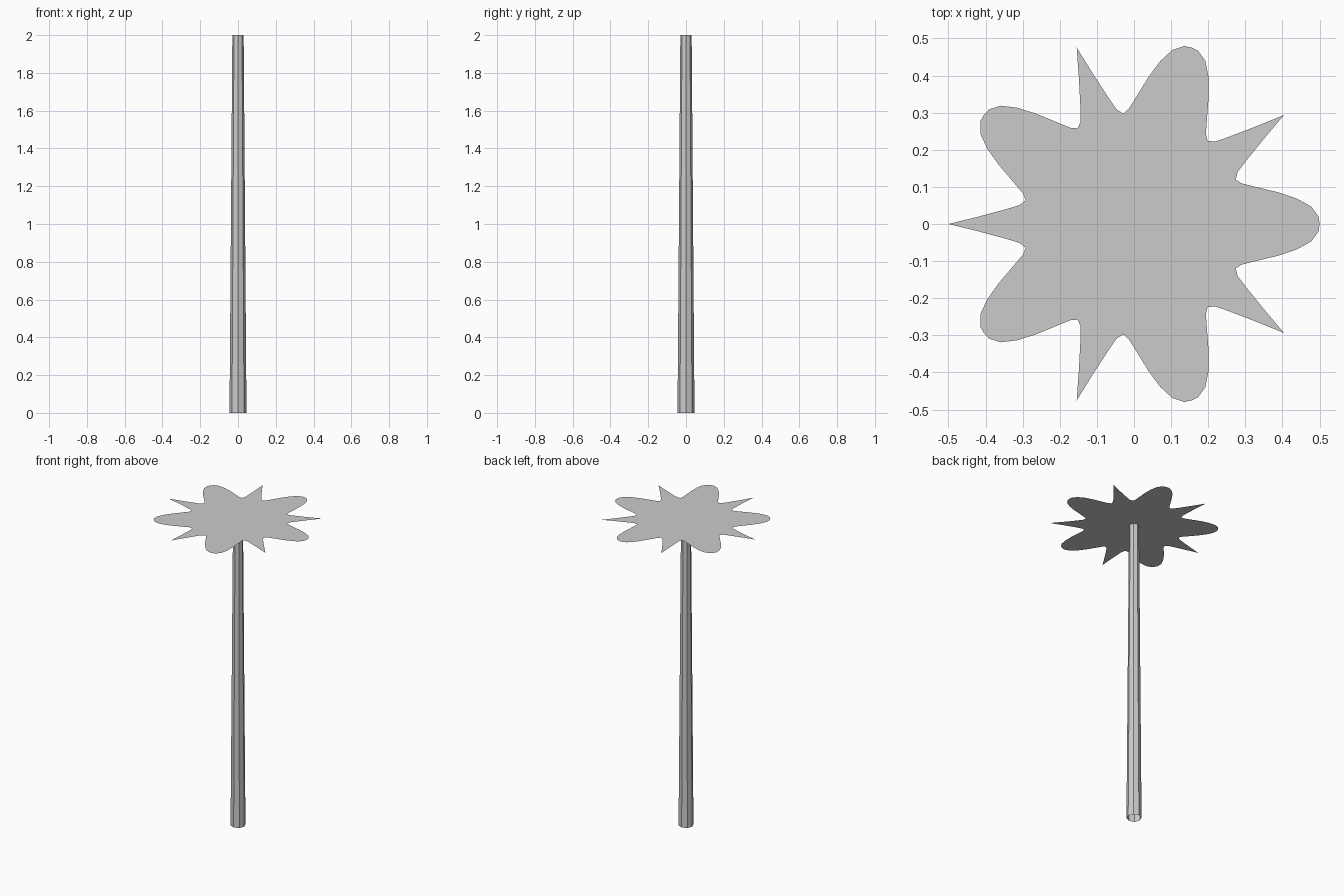
import bpy, bmesh, math

cube = bpy.data.objects.get("Cube")
if cube:
    bpy.data.objects.remove(cube, do_unlink=True)

HEIGHT = 2.0
ARMS = 5

# Single plain grey material
grey = bpy.data.materials.new("plain_grey")
grey.use_nodes = True
color = (0.6, 0.6, 0.6, 1.0)
grey.diffuse_color = color
grey.node_tree.nodes["Principled BSDF"].inputs["Base Color"].default_value = color


def add_object(name, bm):
    mesh = bpy.data.meshes.new(name)
    bm.to_mesh(mesh)
    bm.free()
    mesh.materials.append(grey)
    obj = bpy.data.objects.new(name, mesh)
    bpy.context.collection.objects.link(obj)
    return obj


# Trunk: tapered eight-sided open tube
bm = bmesh.new()
bmesh.ops.create_cone(bm, cap_ends=False, segments=8, radius1=0.045,
                      radius2=0.03, depth=HEIGHT)
bmesh.ops.translate(bm, verts=bm.verts, vec=(0, 0, HEIGHT / 2))
add_object("trunk", bm)

# Crown: flat sheet, half of a rounded lobe to a spike tip as (degrees, radius)
half = [(0, 0.5), (2.3, 0.498), (5.6, 0.48), (8.8, 0.445), (12.3, 0.399),
        (15.9, 0.354), (20.5, 0.311), (23.5, 0.299), (26.6, 0.312),
        (29.4, 0.347), (33.3, 0.42), (36, 0.5)]
step = 360 / ARMS
sector = half + [(step - a, r) for a, r in half[-2:0:-1]]

bm = bmesh.new()
outline = []
for arm in range(ARMS):
    for a, r in sector:
        t = math.radians(a + arm * step)
        outline.append(bm.verts.new((r * math.cos(t), r * math.sin(t), HEIGHT)))
bm.faces.new(outline)
add_object("crown", bm)
